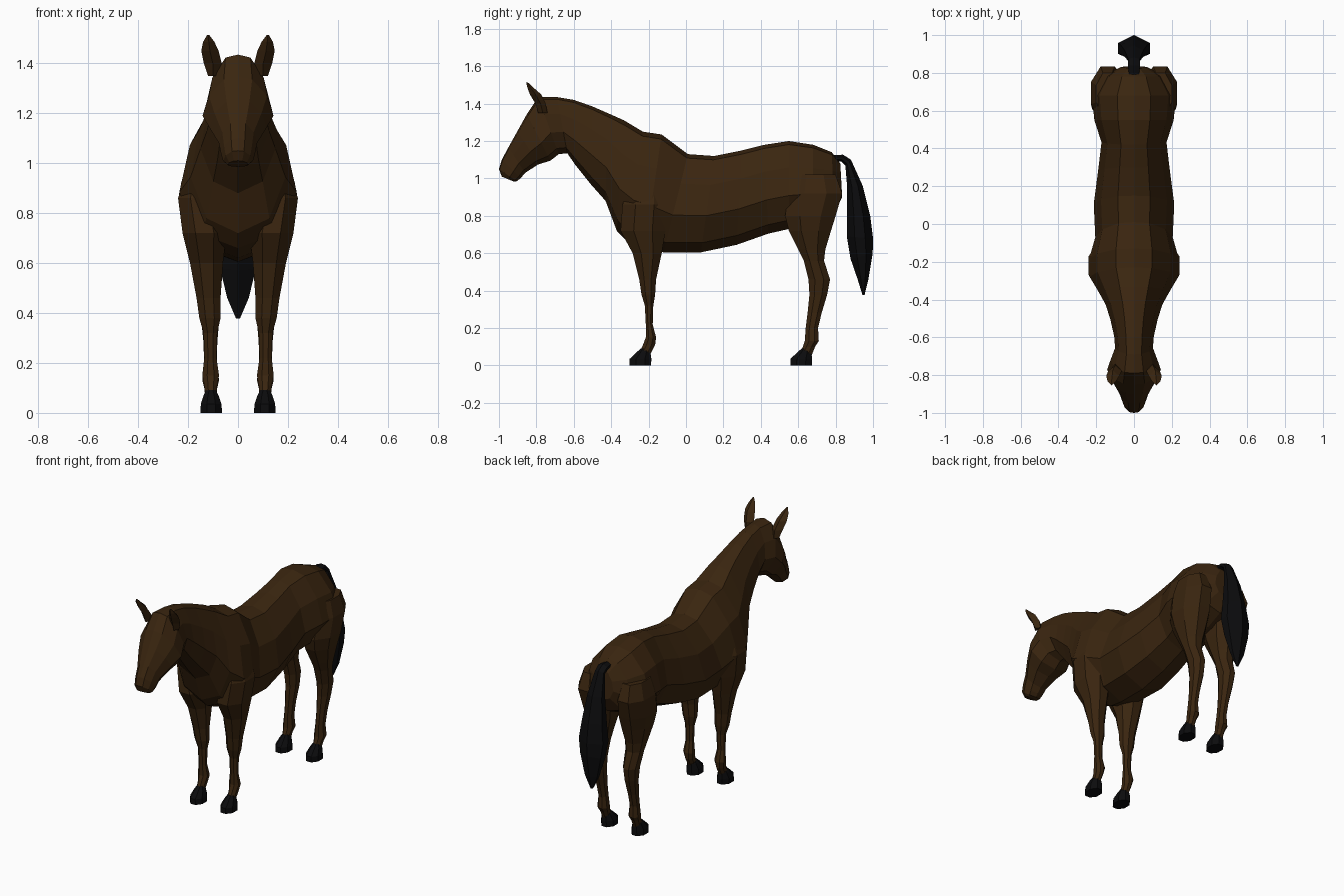
import bpy, bmesh, math


def material(name, rgb):
    m = bpy.data.materials.new(name)
    m.diffuse_color = (*rgb, 1)
    return m


BROWN = material("dark_brown_coat", (0.042, 0.0185, 0.0048))
BLACK = material("black_hair_and_hoof", (0.0035, 0.0035, 0.004))


def loft(name, rings, mat):
    """Skin a list of equal-length point rings and close both ends."""
    bm = bmesh.new()
    loops = [[bm.verts.new(p) for p in r] for r in rings]
    n = len(loops[0])
    for a, b in zip(loops, loops[1:]):
        for i in range(n):
            j = (i + 1) % n
            bm.faces.new((a[i], a[j], b[j], b[i]))
    bm.faces.new(loops[0])
    bm.faces.new(loops[-1])
    bmesh.ops.recalc_face_normals(bm, faces=bm.faces)
    me = bpy.data.meshes.new(name)
    bm.to_mesh(me)
    bm.free()
    me.materials.append(mat)
    ob = bpy.data.objects.new(name, me)
    bpy.context.collection.objects.link(ob)
    return ob


def spine_ring(row, half):
    """Symmetric section between a top and a bottom point in the side plane."""
    ty, tz, by, bz, w = row
    right = [(u * w, ty + (by - ty) * t, tz + (bz - tz) * t) for u, t in half]
    left = [(-x, y, z) for x, y, z in right[-2:0:-1]]
    return right + left


def limb_ring(row, side, n):
    """Horizontal oval section from its height and its y and x limits."""
    z, y0, y1, x0, x1 = row
    k = 1 / math.cos(math.pi / n) if n > 4 else 1
    off = 0.5 if n > 4 else 0
    ring = []
    for i in range(n):
        a = 2 * math.pi * (i + off) / n
        ring.append((side * ((x0 + x1) / 2 + k * (x1 - x0) / 2 * math.cos(a)),
                     (y0 + y1) / 2 + k * (y1 - y0) / 2 * math.sin(a), z))
    return ring


def limb_pair(name, rows, n, mat):
    for label, side in (("left", 1), ("right", -1)):
        loft(f"{label}_{name}", [limb_ring(r, side, n) for r in rows], mat)


# Trunk, neck and head: top y, top z, bottom y, bottom z, half width
TRUNK = [
    (.825, 1.08, .835, .90, .07), (.78, 1.14, .79, .81, .16),
    (.68, 1.18, .68, .76, .222), (.55, 1.20, .55, .73, .21),
    (.42, 1.18, .44, .705, .172), (.30, 1.15, .27, .645, .19),
    (.15, 1.12, .08, .605, .213), (.01, 1.13, -.12, .605, .205),
    (-.13, 1.235, -.22, .62, .238), (-.23, 1.25, -.31, .66, .235),
    (-.33, 1.31, -.37, .72, .19), (-.42, 1.35, -.43, .88, .15),
    (-.50, 1.385, -.51, .97, .125), (-.60, 1.42, -.59, 1.07, .105),
    (-.69, 1.435, -.635, 1.135, .10), (-.79, 1.435, -.68, 1.13, .125),
    (-.85, 1.345, -.725, 1.095, .142), (-.90, 1.255, -.79, 1.075, .115),
    (-.95, 1.165, -.86, 1.03, .077), (-.985, 1.10, -.885, 1.0, .068),
    (-1.0, 1.05, -.905, .985, .06), (-.985, 1.01, -.925, .985, .042),
]
SECTION = [(0, 0), (.4, .04), (.82, .3), (1, .62), (.66, .9), (0, 1)]
loft("body_and_head", [spine_ring(r, SECTION) for r in TRUNK], BROWN)

# Legs: z, y min, y max, x min, x max
limb_pair("front_leg", [
    (.98, -.29, -.12, .10, .20), (.86, -.34, -.10, .07, .24),
    (.72, -.35, -.11, .045, .222), (.60, -.285, -.13, .06, .192),
    (.46, -.25, -.16, .07, .166), (.38, -.238, -.165, .07, .155),
    (.32, -.22, -.175, .083, .138), (.22, -.215, -.178, .086, .135),
    (.15, -.215, -.16, .076, .143), (.11, -.23, -.165, .083, .135),
    (.06, -.255, -.19, .088, .13)], 8, BROWN)
limb_pair("hind_leg", [
    (1.02, .58, .80, .08, .20), (.92, .55, .835, .05, .228),
    (.80, .53, .80, .03, .222), (.72, .55, .775, .04, .205),
    (.62, .60, .745, .06, .182), (.56, .63, .738, .068, .17),
    (.46, .655, .77, .072, .158), (.38, .66, .755, .075, .148),
    (.28, .65, .725, .083, .138), (.20, .64, .706, .084, .136),
    (.13, .635, .71, .076, .143), (.10, .625, .69, .083, .135),
    (.05, .60, .67, .088, .13)], 8, BROWN)

# Hooves share one shape placed under each leg
for part, dy in (("front_hoof", 0), ("hind_hoof", .86)):
    limb_pair(part, [(z, a + dy, b + dy, c, d) for z, a, b, c, d in (
        (0, -.302, -.187, .064, .15), (.035, -.302, -.185, .066, .149),
        (.07, -.265, -.19, .078, .138), (.092, -.24, -.205, .09, .126))],
        8, BLACK)

# Ears: leaf shapes leaning forward
limb_pair("ear", [
    (1.35, -.79, -.74, .08, .12), (1.40, -.805, -.75, .065, .137),
    (1.45, -.835, -.775, .078, .147), (1.485, -.848, -.815, .094, .14),
    (1.513, -.855, -.845, .115, .124)], 4, BROWN)

# Tail: outer y, outer z, inner y, inner z, half width
TAIL = [
    (.78, 1.125, .79, 1.09, .025), (.84, 1.127, .83, 1.09, .032),
    (.882, 1.10, .852, 1.07, .03), (.945, .96, .862, .95, .05),
    (.985, .80, .86, .80, .07), (1.0, .68, .86, .69, .085),
    (.998, .60, .88, .57, .072), (.975, .46, .918, .46, .043),
    (.955, .378, .943, .378, .008),
]
HEX = [(0, 0), (1, .3), (1, .7), (0, 1)]
loft("tail", [spine_ring(r, HEX) for r in TAIL], BLACK)
